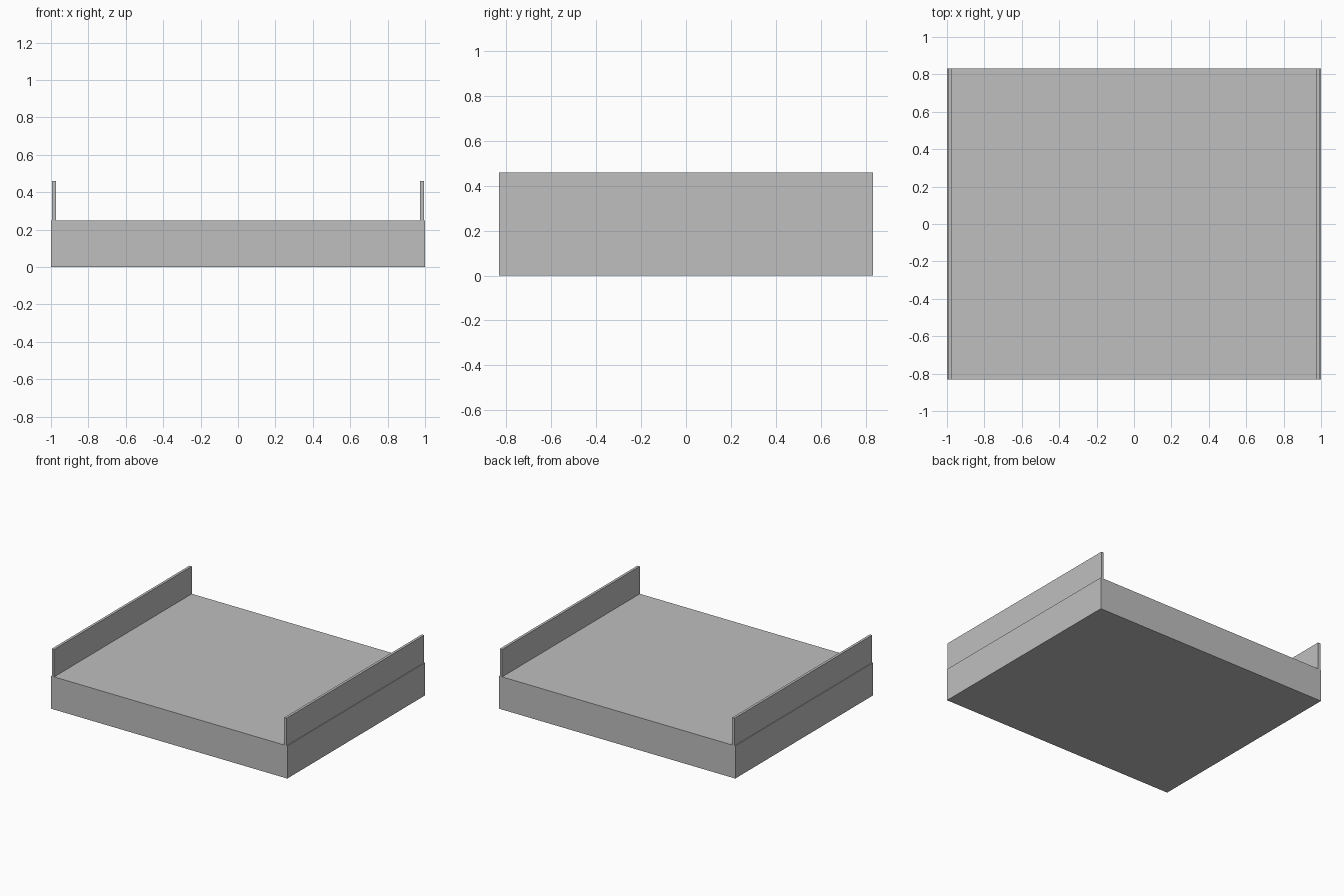
import bpy

cube = bpy.data.objects.get("Cube")
if cube:
    bpy.data.objects.remove(cube, do_unlink=True)

LENGTH = 1.665
BASE_HEIGHT = 0.25
TOTAL_HEIGHT = 0.46

grey = bpy.data.materials.new("plain_grey")
grey.use_nodes = True
colour = (0.52, 0.52, 0.52, 1)
grey.diffuse_color = colour
grey.node_tree.nodes["Principled BSDF"].inputs["Base Color"].default_value = colour


def box(name, x_min, x_max, z_min, z_max):
    """Full-length box spanning the given x and z ranges."""
    bpy.ops.mesh.primitive_cube_add(
        size=1, location=((x_min + x_max) / 2, 0, (z_min + z_max) / 2))
    obj = bpy.context.object
    obj.name = name
    obj.scale = (x_max - x_min, LENGTH, z_max - z_min)
    bpy.ops.object.transform_apply(location=False, rotation=False, scale=True)
    obj.data.materials.append(grey)
    return obj


# Solid slab
box("base_slab", -1, 1, 0, BASE_HEIGHT)

# Thin upright panels, set in slightly from the slab's sides
INNER, OUTER = 0.974, 0.994
box("left_side_panel", INNER, OUTER, BASE_HEIGHT, TOTAL_HEIGHT)
box("right_side_panel", -OUTER, -INNER, BASE_HEIGHT, TOTAL_HEIGHT)
